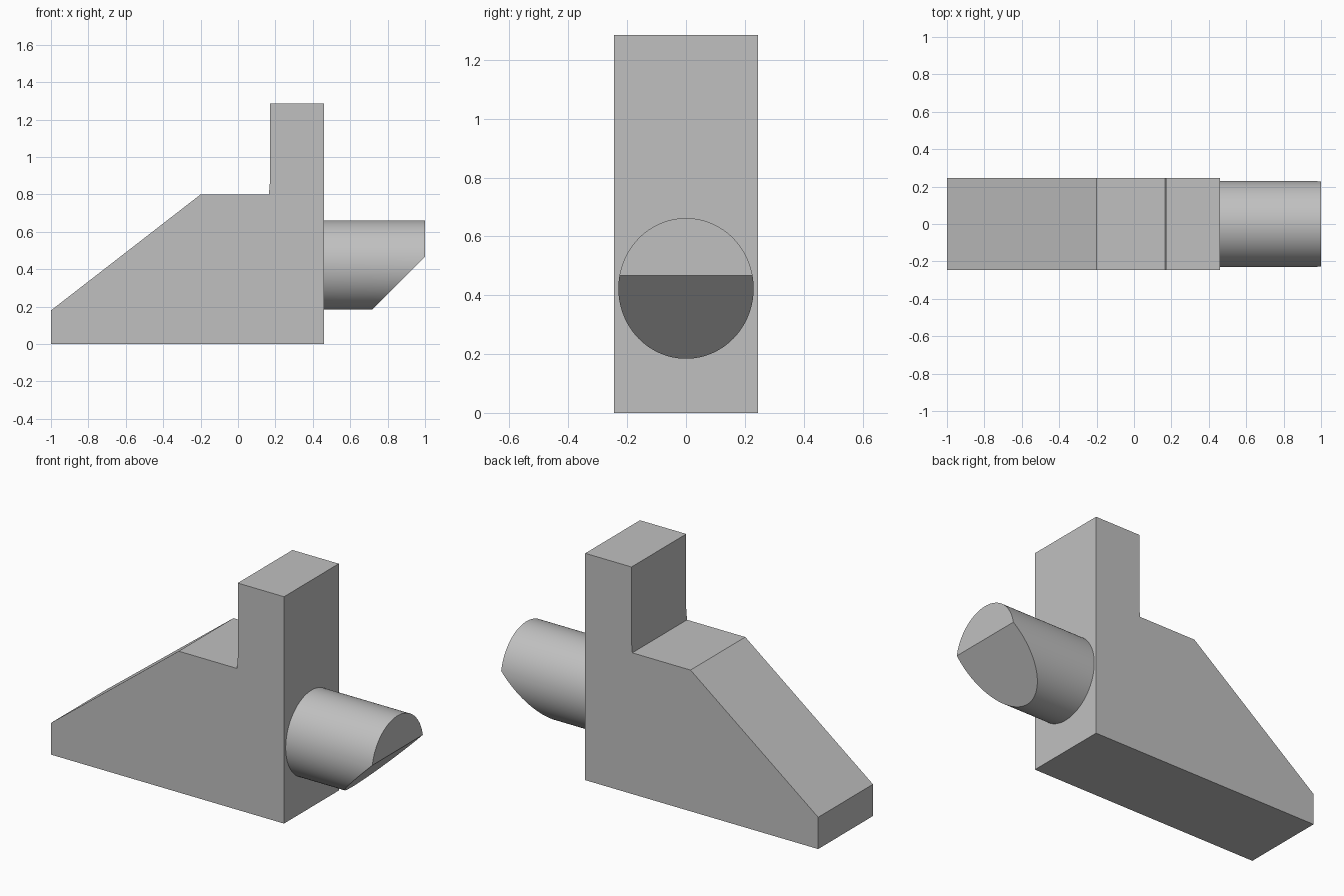
import bpy
import bmesh
from mathutils import Matrix, Vector

cube = bpy.data.objects.get("Cube")
if cube:
    bpy.data.objects.remove(cube, do_unlink=True)

GREY = (0.53, 0.53, 0.53, 1.0)
grey = bpy.data.materials.new("plain grey")
grey.use_nodes = True
grey.diffuse_color = GREY
grey.node_tree.nodes["Principled BSDF"].inputs["Base Color"].default_value = GREY


def add_object(name, bm):
    bmesh.ops.recalc_face_normals(bm, faces=bm.faces[:])
    mesh = bpy.data.meshes.new(name)
    bm.to_mesh(mesh)
    bm.free()
    mesh.materials.append(grey)
    obj = bpy.data.objects.new(name, mesh)
    bpy.context.collection.objects.link(obj)
    return obj


# Wedge body with upright post: side profile extruded across the width
HALF_WIDTH = 0.245
profile = [(-1, 0), (0.46, 0), (0.46, 1.285), (0.17, 1.285),
           (0.17, 0.86), (0.165, 0.8), (-0.2, 0.8), (-1, 0.18)]
bm = bmesh.new()
side = bm.faces.new([bm.verts.new((x, -HALF_WIDTH, z)) for x, z in profile])
extruded = bmesh.ops.extrude_face_region(bm, geom=[side], use_keep_orig=True)
bmesh.ops.translate(bm, vec=(0, 2 * HALF_WIDTH, 0),
                    verts=[v for v in extruded["geom"] if isinstance(v, bmesh.types.BMVert)])
add_object("wedge_body", bm)

# Round peg on the right end, its tip cut by a slanted plane
START, END = 0.46, 1.0
bm = bmesh.new()
bmesh.ops.create_cone(bm, cap_ends=True, segments=96, radius1=1, radius2=1, depth=END - START)
bmesh.ops.rotate(bm, verts=bm.verts, matrix=Matrix.Rotation(1.5707963, 3, "Y"))
bmesh.ops.scale(bm, vec=(1, 0.23, 0.239), verts=bm.verts)
bmesh.ops.translate(bm, vec=((START + END) / 2, 0, 0.423), verts=bm.verts)
cut = bmesh.ops.bisect_plane(bm, geom=bm.verts[:] + bm.edges[:] + bm.faces[:],
                             plane_co=Vector((END, 0, 0.467)), plane_no=Vector((1, 0, -1)),
                             clear_outer=True)
bmesh.ops.holes_fill(bm, edges=[e for e in bm.edges if e.is_boundary], sides=0)
peg = add_object("round_peg", bm)

bpy.ops.object.select_all(action="DESELECT")
peg.select_set(True)
bpy.context.view_layer.objects.active = peg
bpy.ops.object.shade_smooth_by_angle(angle=0.5)
